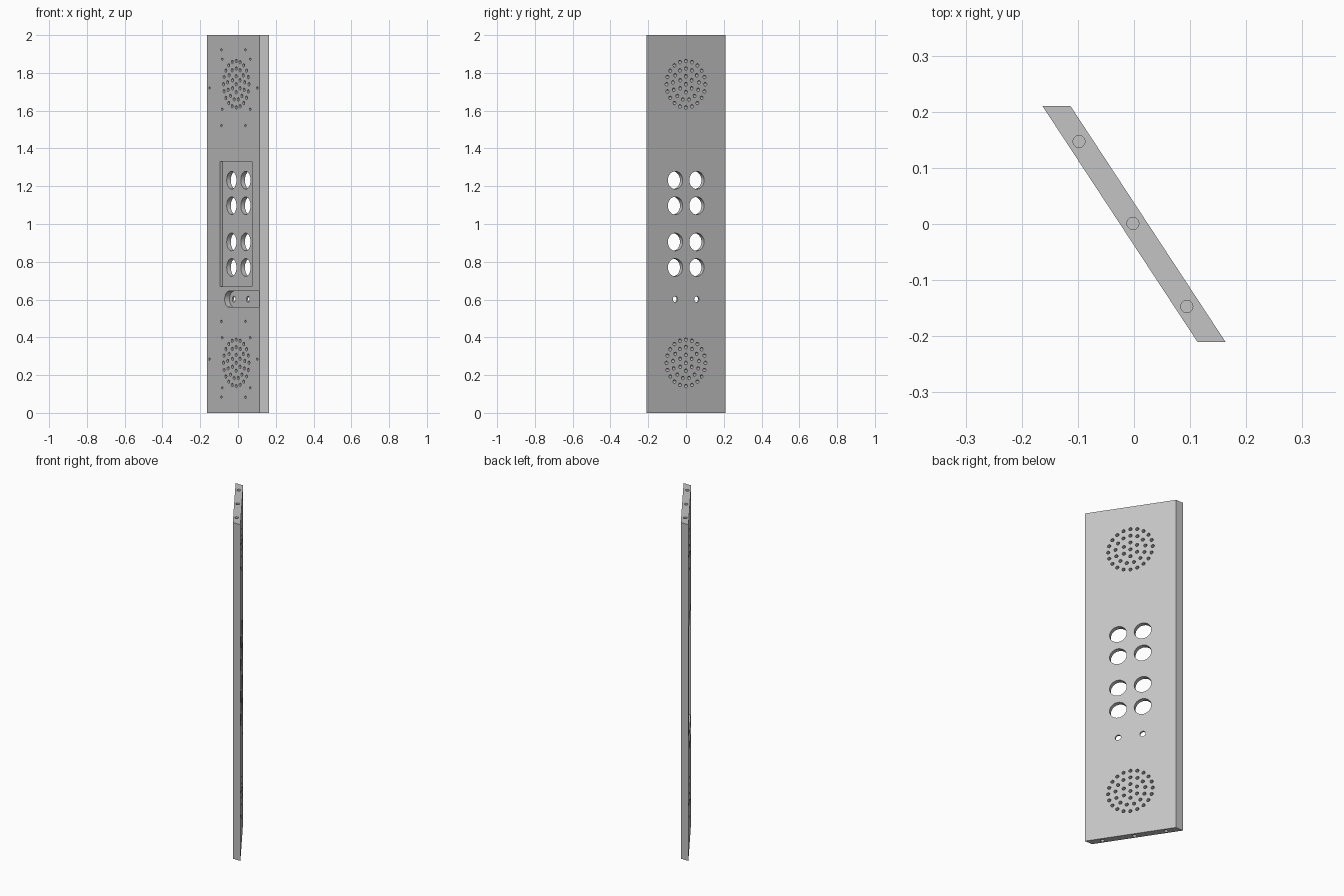
import bpy, bmesh, math
from mathutils import Matrix, Vector

cube = bpy.data.objects.get("Cube")
if cube:
    bpy.data.objects.remove(cube, do_unlink=True)

steel = bpy.data.materials.new("panel grey")
steel.use_nodes = True
GREY = (0.55, 0.55, 0.55, 1)
steel.diffuse_color = GREY
steel.node_tree.nodes["Principled BSDF"].inputs["Base Color"].default_value = GREY

# Panel frame: height, across the panel, depth from the recessed face
HEIGHT, THICK = 2.0, 0.042
across = Vector((0.276, -0.42, 0)).normalized()
depth = Vector((-across.y, across.x, 0))
origin = Vector((0.025, 0, 0)) - depth * THICK
frame = Matrix((Vector((0, 0, 1)), across, depth)).transposed().to_4x4()
frame.translation = origin


def prism(bm, points, move):
    """Extrude a closed outline along a vector."""
    face = bm.faces.new([bm.verts.new(p) for p in points])
    result = bmesh.ops.extrude_face_region(bm, geom=[face])
    verts = [v for v in result["geom"] if isinstance(v, bmesh.types.BMVert)]
    bmesh.ops.translate(bm, verts=verts, vec=move)


def panel_prism(bm, outline, low, high):
    """Extrude a (z, u) outline through a range of depths."""
    prism(bm, [frame @ Vector((z, u, low)) for z, u in outline], depth * (high - low))


def drill(bm, z, u, radius, low, high, sides=16):
    panel_prism(bm, [(z + radius * math.cos(math.tau * i / sides),
                      u + radius * math.sin(math.tau * i / sides))
                     for i in range(sides)], low, high)


def finish(bm, name):
    bmesh.ops.recalc_face_normals(bm, faces=bm.faces)
    mesh = bpy.data.meshes.new(name)
    bm.to_mesh(mesh)
    bm.free()
    obj = bpy.data.objects.new(name, mesh)
    bpy.context.collection.objects.link(obj)
    mesh.materials.append(steel)
    return obj


def cut(target, bm):
    cutter = finish(bm, "cutter")
    cutter.hide_render = True
    mod = target.modifiers.new("cut", "BOOLEAN")
    mod.operation = "DIFFERENCE"
    mod.solver = "EXACT"
    mod.object = cutter
    bpy.context.view_layer.objects.active = target
    bpy.ops.object.modifier_apply(modifier=mod.name)
    bpy.data.objects.remove(cutter, do_unlink=True)


# Panel with slanted long edges
bm = bmesh.new()
prism(bm, [(-0.163, 0.21, 0), (-0.113, 0.21, 0), (0.163, -0.21, 0), (0.113, -0.21, 0)],
      Vector((0, 0, HEIGHT)))
panel = finish(bm, "speaker_panel")

# Button recess, cable slot and blind screw holes
bm = bmesh.new()
panel_prism(bm, [(0.67, -0.154), (1.33, -0.154), (1.33, 0.154), (0.67, 0.154)], -0.02, 0.016)
SLOT_Z, SLOT_R, COLUMN = 0.602, 0.0425, 0.068
arc = [(SLOT_Z + SLOT_R * math.cos(math.pi * i / 16),
        -COLUMN - SLOT_R * math.sin(math.pi * i / 16)) for i in range(17)]
panel_prism(bm, arc + [(SLOT_Z - SLOT_R, 0.222), (SLOT_Z + SLOT_R, 0.222)], -0.02, 0.031)

SPEAKERS = ((1.74, 1), (0.265, -1))
FACE_MID = -0.027
for centre, side in SPEAKERS:
    for dz in (0.133, -0.133):
        for u in (-0.135, 0.135):
            drill(bm, centre + dz, u, 0.007, -0.02, 0.016, 12)
    for dz, half in ((0.182, 0.116), (-0.02 * side, 0.23), (-0.219, 0.116)):
        # Outer screw pairs mirror between the two speakers
        z = centre + (dz if half > 0.2 else dz * side)
        if half > 0.2:
            z = centre + 0.02 * -side
        for sign in (-1, 1):
            drill(bm, z, FACE_MID + sign * half, 0.007, -0.02, 0.016, 12)
cut(panel, bm)

# Through holes: buttons, slot fixings and speaker grilles
bm = bmesh.new()
for u in (-COLUMN, COLUMN):
    for z in (0.77, 0.905, 1.097, 1.232):
        drill(bm, z, u, 0.047, -0.02, THICK + 0.02, 32)
    drill(bm, SLOT_Z, u, 0.016, -0.02, THICK + 0.02)
for centre, side in SPEAKERS:
    for count, ring in ((1, 0), (6, 0.042), (13, 0.083), (20, 0.123)):
        for i in range(count):
            a = math.tau * i / count
            drill(bm, centre + ring * math.cos(a), ring * math.sin(a),
                  0.0095, -0.02, THICK + 0.02, 12)
cut(panel, bm)

# Dowel holes in both ends
bm = bmesh.new()
for x, y in ((-0.098, 0.147), (-0.002, 0.001), (0.094, -0.147)):
    ring = [(x + 0.011 * math.cos(math.tau * i / 12),
             y + 0.011 * math.sin(math.tau * i / 12)) for i in range(12)]
    for base in (-0.02, HEIGHT - 0.06):
        prism(bm, [(px, py, base) for px, py in ring], Vector((0, 0, 0.08)))
cut(panel, bm)

bpy.ops.object.select_all(action="DESELECT")
panel.select_set(True)
bpy.context.view_layer.objects.active = panel
bpy.ops.object.shade_smooth_by_angle(angle=math.radians(35))
